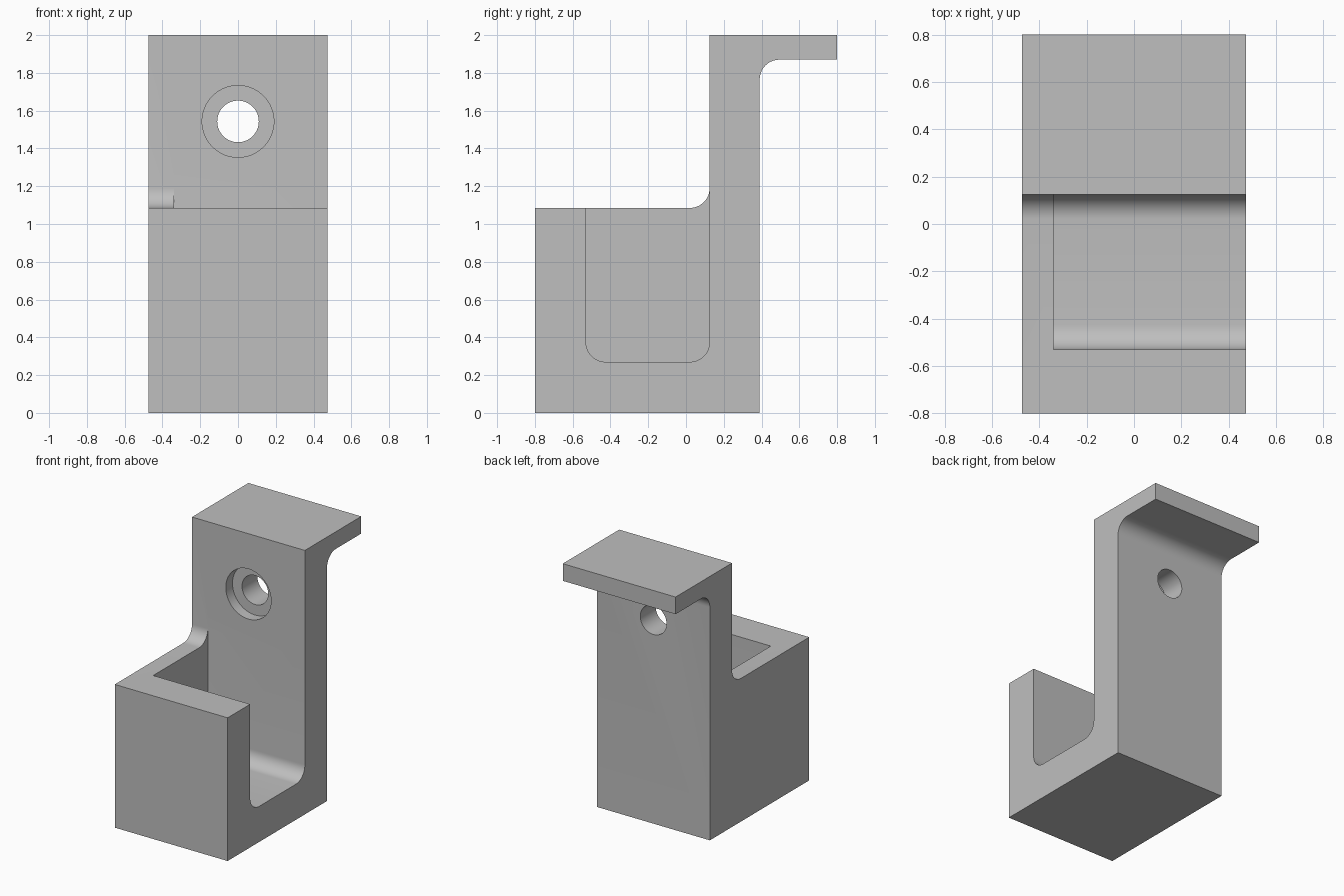
import bpy
import bmesh
from math import pi, radians
from mathutils import Matrix, Vector

cube = bpy.data.objects.get("Cube")
if cube:
    bpy.data.objects.remove(cube, do_unlink=True)

HALF_WIDTH = 0.473
FRONT, BACK, TOP = -0.8, 0.8, 2.0
PLATE_FRONT, PLATE_BACK = 0.125, 0.39
RIM, LIP_UNDER = 1.085, 1.87
FILLET = 0.105
HOLE_Z = 1.543

grey = bpy.data.materials.new("plain grey")
grey.use_nodes = True
grey.diffuse_color = (0.52, 0.52, 0.52, 1)
grey.node_tree.nodes["Principled BSDF"].inputs["Base Color"].default_value = grey.diffuse_color


def finish(name, bm):
    bmesh.ops.recalc_face_normals(bm, faces=bm.faces)
    mesh = bpy.data.meshes.new(name)
    bm.to_mesh(mesh)
    bm.free()
    mesh.materials.append(grey)
    obj = bpy.data.objects.new(name, mesh)
    bpy.context.collection.objects.link(obj)
    return obj


def prism(name, profile, x0, x1, rounded):
    """Extrude a (y, z) profile along x, rounding the listed corners."""
    bm = bmesh.new()
    face = bm.faces.new([bm.verts.new((x0, y, z)) for y, z in profile])
    new = bmesh.ops.extrude_face_region(bm, geom=[face])["geom"]
    bmesh.ops.translate(bm, vec=(x1 - x0, 0, 0),
                        verts=[v for v in new if isinstance(v, bmesh.types.BMVert)])
    corners = [Vector(profile[i]) for i in rounded]
    edges = [e for e in bm.edges
             if abs(e.verts[0].co.x - e.verts[1].co.x) > 0.01
             and any((e.verts[0].co.yz - c).length < 0.001 for c in corners)]
    bmesh.ops.bevel(bm, geom=edges, offset=FILLET, offset_type='OFFSET',
                    segments=12, profile=0.5, affect='EDGES')
    return finish(name, bm)


def bore(name, radius, y0, y1):
    """Cylinder running along y at the hole height."""
    bm = bmesh.new()
    place = Matrix.Translation((0, (y0 + y1) / 2, HOLE_Z)) @ Matrix.Rotation(pi / 2, 4, 'X')
    bmesh.ops.create_cone(bm, cap_ends=True, segments=64, radius1=radius,
                          radius2=radius, depth=y1 - y0, matrix=place)
    return finish(name, bm)


# Bracket outline: block, upright plate and rear lip
bracket = prism("bracket", [
    (FRONT, 0), (PLATE_BACK, 0), (PLATE_BACK, LIP_UNDER), (BACK, LIP_UNDER),
    (BACK, TOP), (PLATE_FRONT, TOP), (PLATE_FRONT, RIM), (FRONT, RIM),
], -HALF_WIDTH, HALF_WIDTH, rounded=(2, 6))

# Pocket open at the top and left, then the counterbored screw hole
cutters = [
    prism("pocket_cutter", [(-0.53, 0.27), (PLATE_FRONT, 0.27),
                            (PLATE_FRONT, 1.3), (-0.53, 1.3)],
          -0.34, 0.6, rounded=(0, 1)),
    bore("counterbore_cutter", 0.19, 0, PLATE_FRONT + 0.08),
    bore("hole_cutter", 0.11, 0, 0.6),
]
for cutter in cutters:
    cutter.hide_render = True
    mod = bracket.modifiers.new(cutter.name, 'BOOLEAN')
    mod.operation = 'DIFFERENCE'
    mod.solver = 'EXACT'
    mod.object = cutter

# Apply the cuts and drop the cutters
bpy.ops.object.select_all(action='DESELECT')
bracket.select_set(True)
bpy.context.view_layer.objects.active = bracket
for mod in list(bracket.modifiers):
    bpy.ops.object.modifier_apply(modifier=mod.name)
for cutter in cutters:
    bpy.data.objects.remove(cutter, do_unlink=True)

bpy.ops.object.shade_smooth_by_angle(angle=radians(30))
